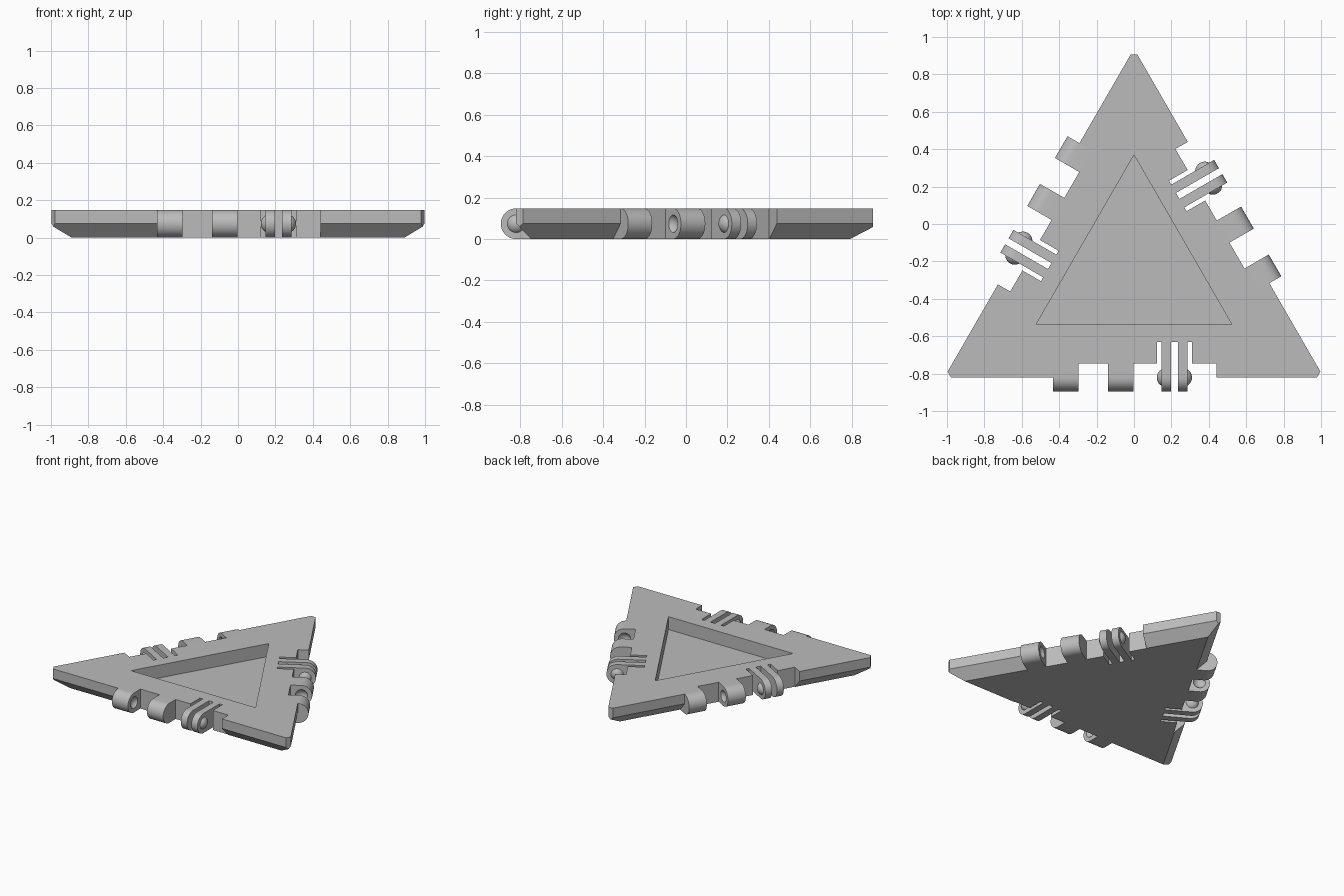
import bpy, bmesh, math
from mathutils import Matrix, Vector

if "Cube" in bpy.data.objects:
    bpy.data.objects.remove(bpy.data.objects["Cube"])

H = 0.148            # tile thickness
R_IN = 0.586         # inner radius of the triangle
CY = -0.235          # triangle centre on y
EDGE = CY - R_IN     # hinge axis lies on the front edge
NOTCH = -0.745       # back wall of the hinge notch
SLOT = -0.63         # deep end of the clip slots
BUMP_A, BUMP_H = 0.043, 0.024
BUMP_R = (BUMP_A ** 2 + BUMP_H ** 2) / (2 * BUMP_H)

grey = bpy.data.materials.new("plain grey")
grey.use_nodes = True
COLOUR = (0.5, 0.5, 0.5, 1)
grey.diffuse_color = COLOUR
grey.node_tree.nodes["Principled BSDF"].inputs["Base Color"].default_value = COLOUR


def finish(name, bm):
    bmesh.ops.recalc_face_normals(bm, faces=bm.faces)
    mesh = bpy.data.meshes.new(name)
    bm.to_mesh(mesh)
    bm.free()
    mesh.materials.append(grey)
    ob = bpy.data.objects.new(name, mesh)
    bpy.context.collection.objects.link(ob)
    return ob


def loft(name, rings):
    """Solid through matching rings of points, capped at both ends."""
    bm = bmesh.new()
    rows = [[bm.verts.new(p) for p in ring] for ring in rings]
    n = len(rows[0])
    for a, b in zip(rows, rows[1:]):
        for i in range(n):
            j = (i + 1) % n
            bm.faces.new((a[i], a[j], b[j], b[i]))
    bm.faces.new(rows[0])
    bm.faces.new(rows[-1])
    return finish(name, bm)


def triangle(r, z):
    angles = [math.radians(90 + 120 * i) for i in range(3)]
    return [(2 * r * math.cos(a), CY + 2 * r * math.sin(a), z) for a in angles]


def box(name, x0, x1, y0, y1, z0, z1):
    return loft(name, [[(x0, y0, z), (x1, y0, z), (x1, y1, z), (x0, y1, z)]
                       for z in (z0, z1)])


def knuckle(name, x0, x1, back):
    """Plate with a round nose centred on the hinge axis."""
    r = H / 2
    nose = [(EDGE - r * math.sin(t), r + r * math.cos(t))
            for t in (math.pi * i / 24 for i in range(25))]
    outline = [(back, H)] + nose + [(back, 0)]
    return loft(name, [[(x, y, z) for y, z in outline] for x in (x0, x1)])


def sphere(name, x, cap_side=0):
    """Ball on the hinge axis; cap_side keeps only the cap on that side."""
    bm = bmesh.new()
    centre = Vector((x, EDGE, H / 2))
    turn = Matrix.Translation(centre) @ Matrix.Rotation(math.pi / 2, 4, 'Y')
    bmesh.ops.create_uvsphere(bm, u_segments=32, v_segments=24, radius=BUMP_R, matrix=turn)
    if cap_side:
        plane = centre + Vector((cap_side * (BUMP_R - BUMP_H), 0, 0))
        bmesh.ops.bisect_plane(bm, geom=bm.verts[:] + bm.edges[:] + bm.faces[:],
                               plane_co=plane, plane_no=(-cap_side, 0, 0), clear_outer=True)
    return finish(name, bm)


def cut(ob, cutters):
    for c in cutters:
        mod = ob.modifiers.new("cut", 'BOOLEAN')
        mod.operation, mod.solver, mod.object = 'DIFFERENCE', 'EXACT', c
    bpy.context.view_layer.update()
    deps = bpy.context.evaluated_depsgraph_get()
    mesh = bpy.data.meshes.new_from_object(ob.evaluated_get(deps))
    ob.modifiers.clear()
    ob.data = mesh
    for c in cutters:
        bpy.data.objects.remove(c)


def spin(i):
    pivot = Matrix.Translation((0, CY, 0))
    return pivot @ Matrix.Rotation(math.radians(120 * i), 4, 'Z') @ pivot.inverted()


# Tile body with a bevelled underside and blunted corners
body = loft("tile_body", [triangle(R_IN - 0.072, 0), triangle(R_IN, 0.075), triangle(R_IN, H)])
bm = bmesh.new()
bm.from_mesh(body.data)
for i in range(3):
    out = Vector((math.cos(math.radians(90 + 120 * i)), math.sin(math.radians(90 + 120 * i)), 0))
    res = bmesh.ops.bisect_plane(bm, geom=bm.verts[:] + bm.edges[:] + bm.faces[:],
                                 plane_co=Vector((0, CY, 0)) + out * 1.14,
                                 plane_no=out, clear_outer=True)
    bmesh.ops.holes_fill(bm, edges=[e for e in bm.edges if e.is_boundary])
bmesh.ops.recalc_face_normals(bm, faces=bm.faces)
bm.to_mesh(body.data)
bm.free()

# Triangular pocket, hinge notches and clip slots
cutters = [loft("pocket_cutter", [triangle(0.302, 0.05), triangle(0.302, 0.3)])]
for i in range(3):
    for c in (box("notch_cutter", -0.432, 0.44, -1.1, NOTCH, -0.1, 0.3),
              box("slot_cutter", 0.122, 0.31, -1.0, SLOT, -0.1, 0.3)):
        c.matrix_world = spin(i)
        cutters.append(c)
cut(body, cutters)

# Hinge parts of the front edge
outer = knuckle("outer_knuckle", -0.432, -0.298, NOTCH)
inner = knuckle("inner_knuckle", -0.138, -0.002, NOTCH)
gap = BUMP_R - BUMP_H
cut(outer, [sphere("dimple_cutter", -0.298 + gap)])
cut(inner, [sphere("dimple_cutter", -0.138 - gap)])
parts = [
    outer, inner,
    knuckle("left_clip", 0.235, 0.286, SLOT),
    knuckle("right_clip", 0.146, 0.198, SLOT),
    sphere("left_bump", 0.286 - gap, 1),
    sphere("right_bump", 0.146 + gap, -1),
]

# Smooth shading on the round parts, sharp edges kept
bpy.ops.object.select_all(action='DESELECT')
for ob in parts:
    ob.select_set(True)
bpy.context.view_layer.objects.active = parts[0]
bpy.ops.object.shade_smooth_by_angle(angle=math.radians(30))

# Repeat the hinge on the other two edges
for i in (1, 2):
    for ob in parts:
        twin = ob.copy()
        twin.name = f"{ob.name}_edge_{i + 1}"
        bpy.context.collection.objects.link(twin)
        twin.matrix_world = spin(i)
